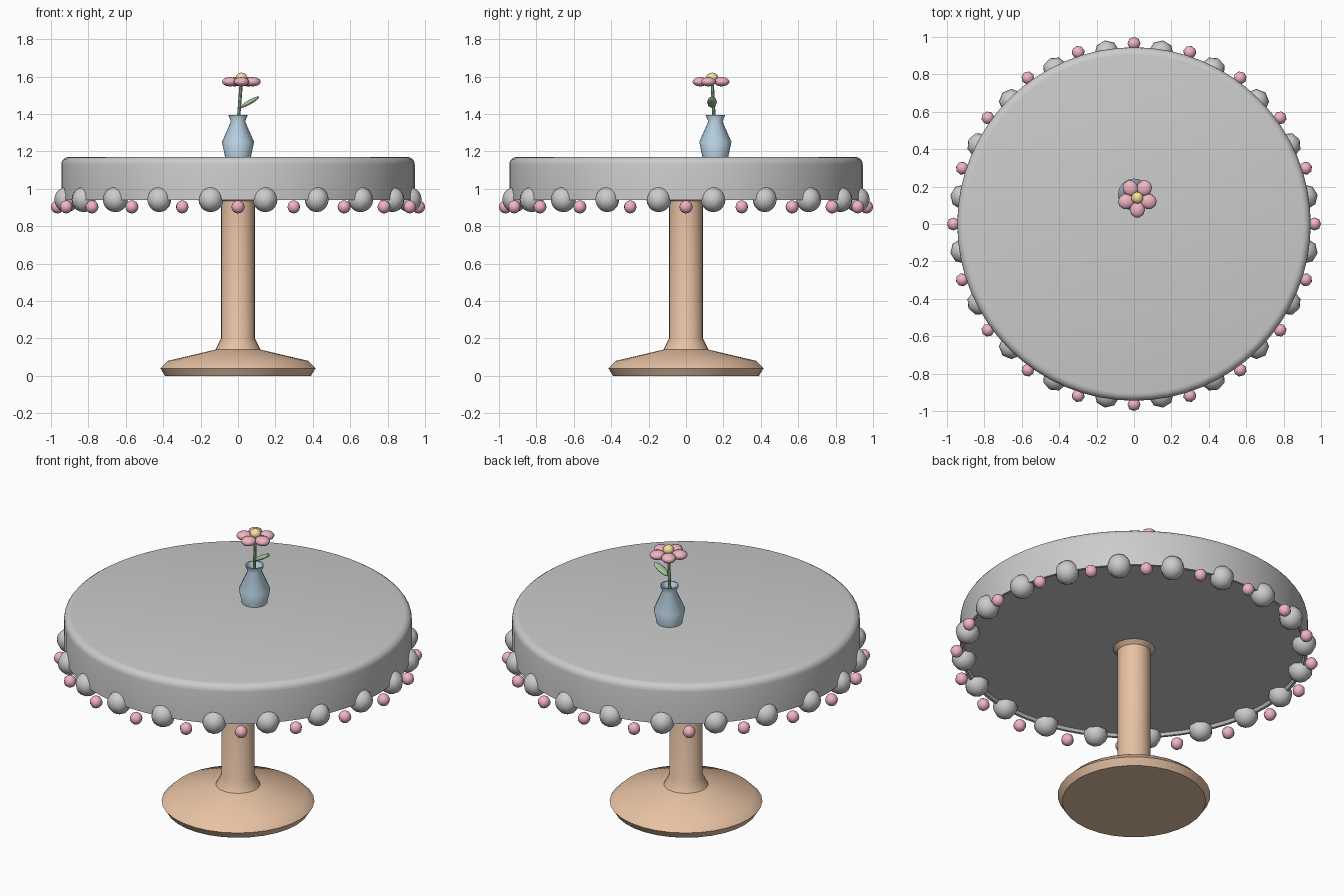
import bpy, bmesh
from math import sin, cos, pi, radians
from mathutils import Matrix, Vector

if "Cube" in bpy.data.objects:
    bpy.data.objects.remove(bpy.data.objects["Cube"])


def material(name, rgb):
    m = bpy.data.materials.new(name)
    m.diffuse_color = (*rgb, 1)
    m.use_nodes = True
    m.node_tree.nodes["Principled BSDF"].inputs["Base Color"].default_value = m.diffuse_color
    return m


WOOD = material("wood", (0.80, 0.54, 0.37))
PINK = material("pink", (0.88, 0.46, 0.54))
BLUE = material("blue", (0.53, 0.71, 0.84))
GREEN = material("green", (0.36, 0.58, 0.33))
YELLOW = material("yellow", (0.92, 0.76, 0.32))


def finish(name, bm, mat=None, angle=40):
    bmesh.ops.recalc_face_normals(bm, faces=bm.faces)
    me = bpy.data.meshes.new(name)
    bm.to_mesh(me)
    bm.free()
    ob = bpy.data.objects.new(name, me)
    bpy.context.collection.objects.link(ob)
    if mat:
        me.materials.append(mat)
    bpy.ops.object.select_all(action='DESELECT')
    ob.select_set(True)
    bpy.context.view_layer.objects.active = ob
    bpy.ops.object.shade_smooth_by_angle(angle=radians(angle))
    return ob


def lathe(name, profile, segments, mat=None, at=(0, 0), angle=40):
    """Revolve (radius, z) points around a vertical axis; both ends capped."""
    bm = bmesh.new()
    rings = [[bm.verts.new((at[0] + r * cos(2 * pi * i / segments),
                            at[1] + r * sin(2 * pi * i / segments), z))
              for i in range(segments)] for r, z in profile]
    for a, b in zip(rings, rings[1:]):
        for i in range(segments):
            j = (i + 1) % segments
            bm.faces.new((a[i], a[j], b[j], b[i]))
    bm.faces.new(rings[0])
    bm.faces.new(rings[-1])
    return finish(name, bm, mat, angle)


def ball(bm, loc, size, rot=Matrix(), seg=8, rings=8):
    mat = Matrix.Translation(loc) @ rot @ Matrix.Diagonal((*size, 1))
    bmesh.ops.create_uvsphere(bm, u_segments=seg, v_segments=rings, radius=1, matrix=mat)


# round top with a soft upper edge and slightly recessed underside
edge = [(0.905 + 0.04 * cos(t * pi / 8), 1.13 + 0.04 * sin(t * pi / 8)) for t in range(5)]
lathe("table_top", [(0.92, 0.955), (0.93, 0.94), (0.945, 0.94)] + edge, 64)

# turned pedestal
lathe("pedestal", [(0.39, 0), (0.415, 0.04), (0.375, 0.08), (0.12, 0.14), (0.09, 0.20),
                   (0.09, 0.935), (0.12, 0.96)], 32, WOOD, angle=50)

# alternating beads around the rim
big, small = bmesh.new(), bmesh.new()
for i in range(20):
    a = 2 * pi * i / 20
    b = a + pi / 20
    ball(small, (0.965 * cos(a), 0.965 * sin(a), 0.903), (0.035,) * 3, Matrix.Rotation(a, 4, 'Z'))
    ball(big, (0.927 * cos(b), 0.927 * sin(b), 0.942), (0.067,) * 3,
         Matrix.Rotation(b, 4, 'Z'), 8, 10)
finish("trim_beads", big, angle=60)
finish("trim_pompoms", small, PINK, angle=60)

# vase with a shallow opening
lathe("vase", [(0.068, 1.165), (0.086, 1.25), (0.038, 1.36), (0.053, 1.395),
               (0.044, 1.395), (0.032, 1.36)], 16, BLUE, at=(0, 0.157), angle=50)

# leaning stem
p, q = Vector((0, 0.152, 1.34)), Vector((0.018, 0.14, 1.575))
bm = bmesh.new()
rot = (q - p).to_track_quat('Z', 'Y').to_matrix().to_4x4()
bmesh.ops.create_cone(bm, cap_ends=True, segments=8, radius1=0.009, radius2=0.009,
                      depth=(q - p).length, matrix=Matrix.Translation((p + q) / 2) @ rot)
finish("stem", bm, GREEN)

# leaf
bm = bmesh.new()
ball(bm, (0.063, 0.139, 1.463), (0.058, 0.027, 0.012), Matrix.Rotation(radians(-30), 4, 'Y'))
finish("leaf", bm, GREEN, 60)

# five petals and the flower centre
bm = bmesh.new()
for k in range(5):
    a = -pi / 2 + 2 * pi * k / 5
    ball(bm, (0.018 + 0.063 * cos(a), 0.14 + 0.063 * sin(a), 1.572), (0.044, 0.041, 0.025),
         Matrix.Rotation(a, 4, 'Z'), 10, 8)
finish("petals", bm, PINK, 60)
bm = bmesh.new()
ball(bm, (0.018, 0.14, 1.593), (0.032, 0.032, 0.028), seg=10)
finish("flower_centre", bm, YELLOW, 60)
